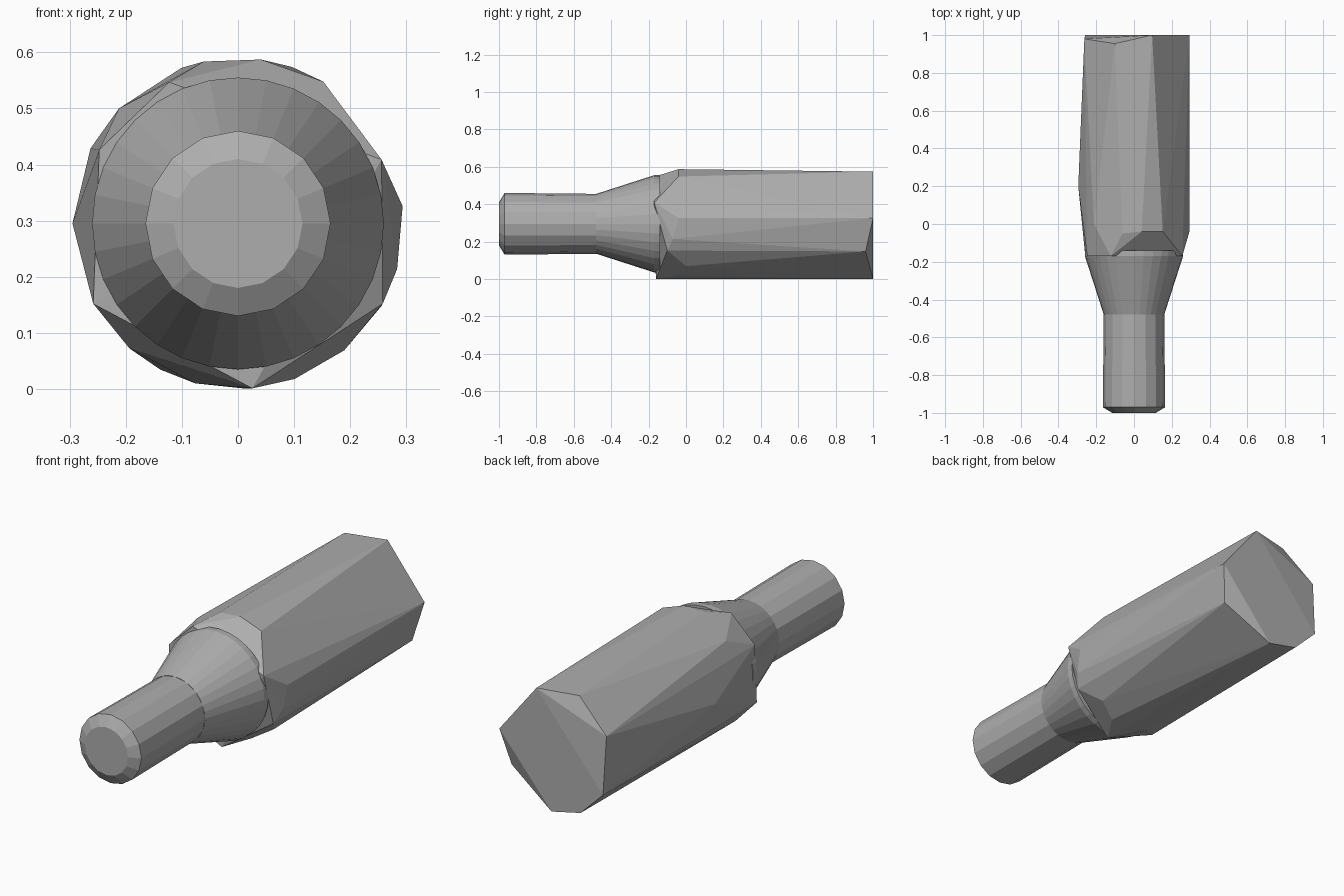
import bpy
import bmesh
from math import cos, sin, radians

AXIS_Z = 0.295

# Remove the default cube
cube = bpy.data.objects.get("Cube")
if cube:
    bpy.data.objects.remove(cube, do_unlink=True)

# Single grey metal
steel = bpy.data.materials.new("grey_steel")
steel.use_nodes = True
GREY = (0.42, 0.42, 0.42, 1)
steel.diffuse_color = GREY
steel.node_tree.nodes["Principled BSDF"].inputs["Base Color"].default_value = GREY


def polar(angle, radius, y):
    """Point around the long axis, angle in degrees from +x towards +z."""
    a = radians(angle)
    return (radius * cos(a), y, AXIS_Z + radius * sin(a))


def finish(bm, name, smooth=False):
    bmesh.ops.recalc_face_normals(bm, faces=bm.faces[:])
    mesh = bpy.data.meshes.new(name)
    bm.to_mesh(mesh)
    bm.free()
    mesh.materials.append(steel)
    for face in mesh.polygons:
        face.use_smooth = smooth and len(face.vertices) < 5
    obj = bpy.data.objects.new(name, mesh)
    bpy.context.collection.objects.link(obj)
    return obj


def lathe(name, rings, smooth=False):
    """Bridge rings of (y, radius, sides) and close both ends."""
    bm = bmesh.new()
    previous = None
    for index, (y, radius, sides) in enumerate(rings):
        verts = [bm.verts.new(polar(i * 360 / sides, radius, y)) for i in range(sides)]
        edges = [bm.edges.new((verts[i - 1], verts[i])) for i in range(sides)]
        if previous:
            bmesh.ops.bridge_loops(bm, edges=previous + edges)
        if index in (0, len(rings) - 1):
            bm.faces.new(verts)
        previous = edges
    return finish(bm, name, smooth)


# Handle: faceted hull between irregular front and back corners (angle, y)
RADIUS = 0.295
front_corners = [
    (82, -0.04), (59, -0.04), (24, -0.17), (6, -0.04), (-16, -0.07),
    (-29, -0.1), (-50, 0), (-70, -0.04), (-85, -0.16), (-105, 0),
    (-131, -0.1), (-151, -0.17), (180, 0.2), (152, -0.17), (136, 0),
    (116, -0.17), (102, -0.05),
]
back_corners = [
    (6, 1), (71, 1), (110, 0.955), (153, 0.98),
    (-151, 1), (-118, 1), (-87, 1), (-30, 0.96),
]
bm = bmesh.new()
for angle, y in front_corners + back_corners:
    radius = RADIUS - 0.015 if y < -0.15 and angle > 0 else RADIUS
    bm.verts.new(polar(angle, radius, y))
hull = bmesh.ops.convex_hull(bm, input=bm.verts[:])
loose = [v for v in bm.verts if not v.link_faces]
bmesh.ops.delete(bm, geom=loose, context="VERTS")
bmesh.ops.dissolve_limit(bm, angle_limit=radians(1), verts=bm.verts[:], edges=bm.edges[:])
finish(bm, "handle")

# Tapered collar between the shank and the handle
lathe("collar", [(-0.48, 0.16, 32), (-0.17, 0.26, 32), (-0.14, 0.26, 32)])

# Shank with a chamfered nose and a square socket sunk into it
SIDES = 16
lathe("shank", [
    (-0.94, 0.068, 4),
    (-1, 0.084, 4),
    (-1, 0.115, SIDES),
    (-0.97, 0.165, SIDES),
    (-0.46, 0.16, SIDES),
])
